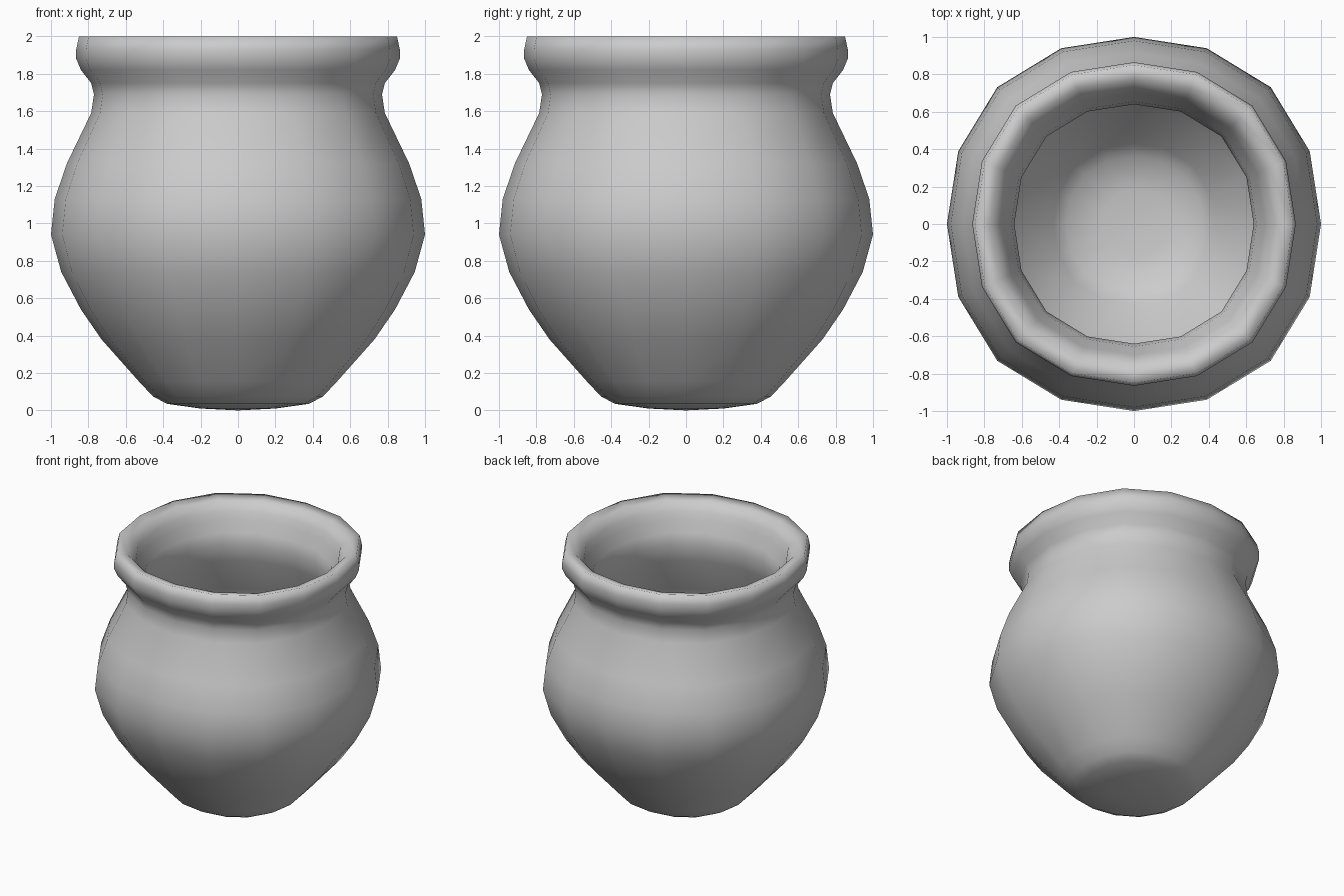
import bpy, bmesh
from math import sin, cos, pi

if "Cube" in bpy.data.objects:
    bpy.data.objects.remove(bpy.data.objects["Cube"])

SIDES = 16

# Profile (radius, height): outside from the base up, over the lip, down the inside
profile = [
    (0.20, 0.01), (0.38, 0.035), (0.455, 0.075), (0.53, 0.155), (0.73, 0.38),
    (0.84, 0.54), (0.945, 0.74), (1.00, 0.94), (0.98, 1.13), (0.915, 1.32),
    (0.785, 1.59), (0.77, 1.69), (0.785, 1.75), (0.84, 1.82), (0.865, 1.88),
    (0.865, 1.93), (0.85, 2.0),
    (0.77, 1.98), (0.715, 1.92), (0.70, 1.86), (0.655, 1.78), (0.64, 1.69),
    (0.66, 1.56), (0.79, 1.28), (0.855, 1.11), (0.87, 0.95), (0.825, 0.80),
    (0.725, 0.61), (0.61, 0.45), (0.43, 0.24), (0.36, 0.17), (0.18, 0.14),
]

bm = bmesh.new()


def ring(r, z):
    verts = []
    for i in range(SIDES):
        a = 2 * pi * i / SIDES
        # slightly squared circle, widest on the diagonals
        k = r * (1 + 0.017 * (1 - cos(4 * a)))
        verts.append(bm.verts.new((k * cos(a), k * sin(a), z)))
    return verts


rings = [ring(r, z) for r, z in profile]
for a, b in zip(rings, rings[1:]):
    for i in range(SIDES):
        j = (i + 1) % SIDES
        bm.faces.new((a[i], a[j], b[j], b[i]))

# Underside and inner floor
for loop, z in ((rings[0], 0.0), (rings[-1], 0.135)):
    c = bm.verts.new((0, 0, z))
    for i in range(SIDES):
        bm.faces.new((loop[i], loop[(i + 1) % SIDES], c))

bmesh.ops.recalc_face_normals(bm, faces=bm.faces)
for f in bm.faces:
    f.smooth = True

mesh = bpy.data.meshes.new("pot")
bm.to_mesh(mesh)
bm.free()
bpy.context.collection.objects.link(bpy.data.objects.new("pot", mesh))
